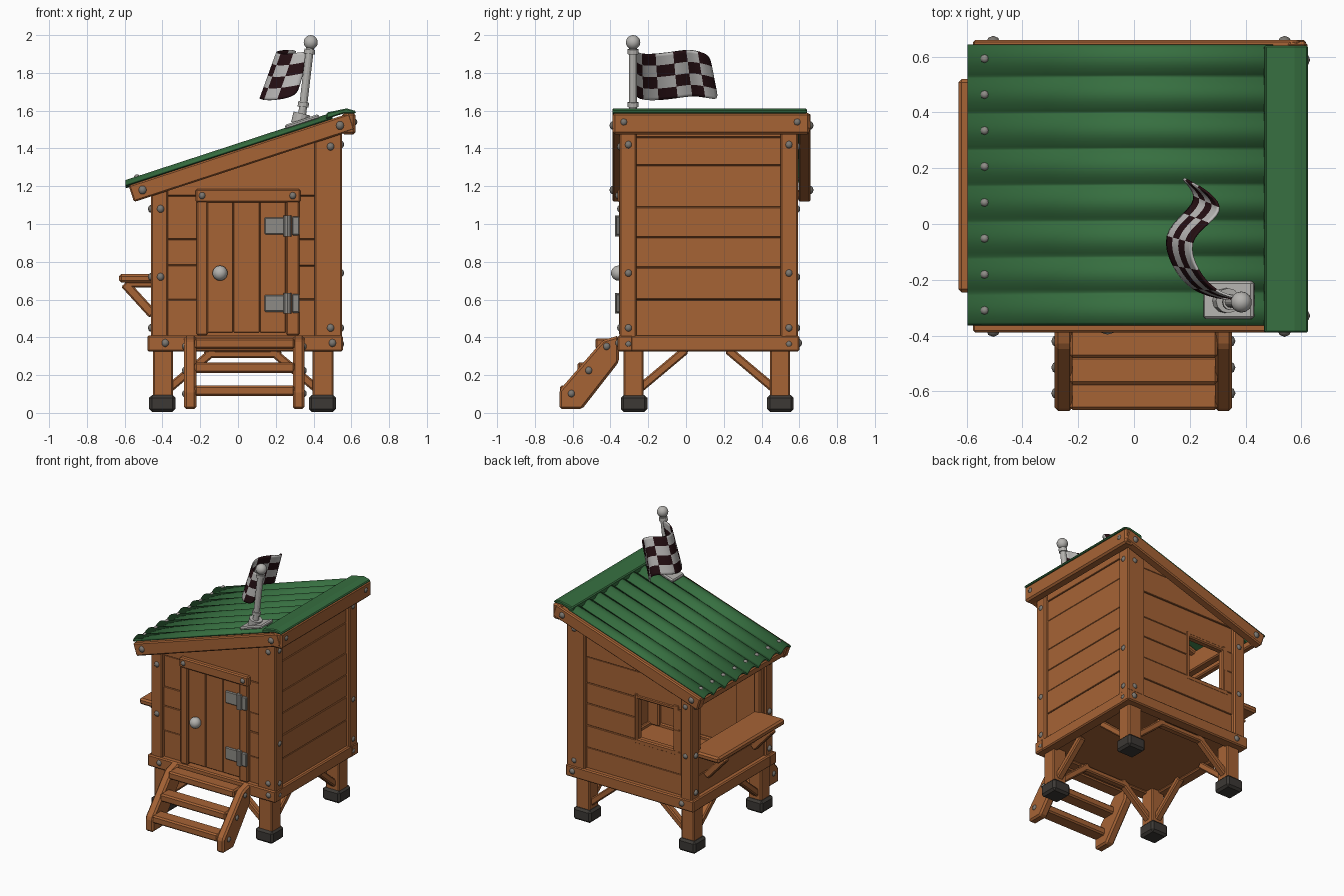
import bpy, bmesh, math, random
from mathutils import Vector, Matrix

random.seed(4)
old = bpy.data.objects.get("Cube")
if old:
    bpy.data.objects.remove(old)


def material(name, r, g, b):
    m = bpy.data.materials.new(name)
    m.use_nodes = True
    m.diffuse_color = (r, g, b, 1)
    m.node_tree.nodes["Principled BSDF"].inputs["Base Color"].default_value = (r, g, b, 1)
    return m


WOOD = material("orange brown wood", .38, .125, .036)
DARK = material("dark wood gap", .16, .052, .018)
GREEN = material("green roof", .037, .158, .051)
METAL = material("grey metal", .27, .26, .24)
BOLT = material("bolt steel", .2, .185, .165)
PALE = material("pale metal", .46, .45, .43)
RUBBER = material("dark rubber", .045, .04, .035)
CLOTH = material("white cloth", .52, .51, .5)
CHECK = material("dark check", .02, .005, .007)

SLOPE = .327


def roof_z(x):
    return 1.345 + SLOPE * x


def finish(bm, name, mats, bevel=0, smooth=False):
    bmesh.ops.recalc_face_normals(bm, faces=bm.faces)
    mesh = bpy.data.meshes.new(name)
    bm.to_mesh(mesh)
    bm.free()
    for m in mats:
        mesh.materials.append(m)
    ob = bpy.data.objects.new(name, mesh)
    bpy.context.collection.objects.link(ob)
    if bevel:
        mod = ob.modifiers.new("soft edges", "BEVEL")
        mod.width, mod.segments = bevel, 1
    if smooth:
        for p in mesh.polygons:
            p.use_smooth = True
    return ob


def box(name, x, y, z, mat=WOOD, bevel=.008, clip=False):
    """Box between coordinate pairs, optionally cut off under the roof."""
    bm = bmesh.new()
    size = [b - a for a, b in (x, y, z)]
    mid = [(a + b) / 2 for a, b in (x, y, z)]
    bmesh.ops.create_cube(bm, size=1, matrix=Matrix.Translation(mid) @ Matrix.Diagonal(size + [1]))
    if clip:
        bmesh.ops.bisect_plane(bm, geom=bm.verts[:] + bm.edges[:] + bm.faces[:], clear_outer=True,
                               plane_co=(0, 0, roof_z(0) + .02), plane_no=(-SLOPE, 0, 1))
        bmesh.ops.holes_fill(bm, edges=[e for e in bm.edges if e.is_boundary])
    return finish(bm, name, [mat], bevel)


def prism(name, pts, span, axis="y", mat=WOOD, bevel=.008):
    """Outline in (x, z) or (y, z) pulled along the remaining axis."""
    bm = bmesh.new()
    place = (lambda a, b, t: (a, t, b)) if axis == "y" else (lambda a, b, t: (t, a, b))
    rings = [[bm.verts.new(place(a, b, t)) for a, b in pts] for t in span]
    bm.faces.new(rings[0])
    bm.faces.new(rings[1])
    for i in range(len(pts)):
        j = (i + 1) % len(pts)
        bm.faces.new((rings[0][i], rings[0][j], rings[1][j], rings[1][i]))
    return finish(bm, name, [mat], bevel)


def beam(name, a, b, width, span, axis="y", mat=WOOD):
    """Sloping board between two points of the (axis, z) plane."""
    a, b = Vector(a), Vector(b)
    d = (b - a).normalized() * width / 2
    n = Vector((-d.y, d.x))
    return prism(name, [a + n, b + n, b - n, a - n], span, axis, mat)


def rod(name, a, b, r, mat=PALE, sides=12):
    a, b = Vector(a), Vector(b)
    bm = bmesh.new()
    turn = (b - a).to_track_quat("Z", "Y").to_matrix().to_4x4()
    bmesh.ops.create_cone(bm, cap_ends=True, segments=sides, radius1=r, radius2=r,
                          depth=(b - a).length, matrix=Matrix.Translation((a + b) / 2) @ turn)
    return finish(bm, name, [mat])


def ball(name, c, r, mat=BOLT, sides=8):
    bm = bmesh.new()
    bmesh.ops.create_uvsphere(bm, u_segments=sides, v_segments=sides * 3 // 4, radius=r,
                              matrix=Matrix.Translation(c))
    return finish(bm, name, [mat], smooth=True)


# Feet, legs, corner posts
for x0, x1, px0, px1 in ((-.45, -.345, -.46, -.37), (.395, .505, .405, .55)):
    for y0, y1, py0, py1 in ((-.33, -.225, -.352, -.262), (.445, .55, .5, .594)):
        box("leg", (x0, x1), (y0, y1), (.05, .36))
        box("foot", (x0 - .02, x1 + .013), (y0 - .015, y1 + .02), (.005, .095), RUBBER, .015)
        box("corner_post", (px0, px1), (py0, py1), (.39, 1.6), clip=True)

# Knee braces between legs and base
for y in (-.28, .5):
    beam("brace", (-.37, .125), (-.12, .335), .045, (y - .025, y + .025))
    beam("brace", (.42, .125), (.17, .335), .045, (y - .025, y + .025))
    box("under_beam", (-.18, .23), (y - .025, y + .025), (.29, .33))
for x in (-.4, .45):
    beam("brace", (-.25, .125), (0, .335), .045, (x - .025, x + .025), "x")
    beam("brace", (.47, .125), (.22, .335), .045, (x - .025, x + .025), "x")

# Base frame and floor
for y in ((-.362, -.28), (.52, .6)):
    box("base_beam", (-.48, .555), y, (.325, .41))
for x in ((-.478, -.4), (.47, .553)):
    box("base_beam", x, (-.355, .595), (.325, .41))
box("floor", (-.42, .5), (-.3, .54), (.34, .385))


def lining(x, y):
    """Thin inner skin towards the middle of the room."""
    def inward(p):
        m = (p[0] + p[1]) / 2
        return (p[1], p[1] + .008) if m < .05 else (p[0] - .008, p[0])
    return (x, inward(y)) if y[1] - y[0] < x[1] - x[0] else (inward(x), y)


# Plank walls: boards, a dark layer seen through the gaps, and an inner lining
def planks(name, levels, place, spans):
    for lo, hi in zip(levels, levels[1:]):
        for a, b in spans((lo + hi) / 2):
            gap = .0005 + random.random() * .001
            x, y, bx, by = place(a, b, random.random() * .008)
            if roof_z(x[1]) > lo + .01:
                box(name, x, y, (lo + gap, hi - gap), bevel=.003, clip=True)
                box(name + "_backing", bx, by, (lo, hi), DARK, 0, True)
                ix, iy = lining(bx, by)
                box(name + "_lining", ix, iy, (lo, hi), WOOD, 0, True)


planks("front_plank", (.4, .6, .78, .92, 1.15, 1.6),
       lambda a, b, o: ((a, b), (-.322 - o, -.3), (a, b), (-.305, -.297)),
       lambda z: [(-.38, -.2), (.3, .42)] if z < 1.1 else [(-.38, .42)])
planks("back_plank", (.4, .56, .72, .88, 1.03, 1.22, 1.4, 1.6),
       lambda a, b, o: ((a, b), (.54, .562 + o), (a, b), (.537, .545)),
       lambda z: [(-.38, -.3), (0, .42)] if .72 < z < 1.03 else [(-.38, .42)])
planks("right_plank", (.4, .6, .77, .93, 1.09, 1.31, 1.46, 1.6),
       lambda a, b, o: ((.5, .522 + o), (a, b), (.497, .505), (a, b)),
       lambda z: [(-.27, .51)])
planks("left_plank", (.4, .55, .69),
       lambda a, b, o: ((-.44 - o, -.415), (a, b), (-.42, -.412), (a, b)),
       lambda z: [(-.27, .51)])

# Serving opening on the low side with its shelf
box("left_header", (-.45, -.39), (-.28, .52), (1.1, 1.25), clip=True)
for y in ((-.27, -.22), (.46, .51)):
    box("opening_jamb", (-.445, -.39), y, (.69, 1.14))
box("shelf", (-.63, -.39), (-.245, .52), (.69, .735), bevel=.012)
for y in (-.14, .4):
    beam("shelf_brace", (-.6, .685), (-.45, .52), .05, (y - .025, y + .025))
    box("shelf_rail", (-.6, -.45), (y - .025, y + .025), (.665, .695))

# Back window, framed nearly flush with the wall
for x in ((-.34, -.29), (-.01, .02)):
    box("window_jamb", x, (.52, .568), (.69, 1.06))
for z in ((.69, .73), (1.02, 1.05)):
    box("window_rail", (-.33, .02), (.52, .568), z)

# Door with frame
for i in range(3):
    w = .14
    box("door_board", (-.165 + i * w + .001, -.165 + (i + 1) * w - .001), (-.338, -.3), (.425, 1.12), bevel=.004)
box("door_backing", (-.18, .28), (-.305, -.295), (.41, 1.16), WOOD, 0)
box("door_jamb", (-.22, -.16), (-.355, -.3), (.41, 1.13))
box("door_jamb", (.255, .325), (-.355, -.3), (.41, 1.13))
box("door_lintel", (-.225, .33), (-.362, -.3), (1.115, 1.185))
ball("door_knob", (-.095, -.357, .74), .04, PALE, 12)
for z in (.99, .58):
    box("hinge_leaf", (.14, .25), (-.35, -.335), (z - .045, z + .045), METAL, .006)
    box("hinge_plate", (.285, .325), (-.37, -.35), (z - .05, z + .05), METAL, .006)
    rod("hinge_pin", (.262, -.355, z - .055), (.262, -.355, z + .055), .02, METAL, 8)

# Steps
side = [(-.67, .02), (-.55, .02), (-.355, .27), (-.355, .41), (-.44, .385), (-.67, .12)]
for x in ((-.285, -.22), (.29, .352)):
    prism("stringer", side, x, "x", bevel=.012)
for y, z in ((-.43, .367), (-.525, .24), (-.617, .117)):
    box("tread", (-.23, .3), (y - .05, y + .05), (z - .028, z + .028), bevel=.01)
    for x in (-.275, .342):
        ball("step_bolt", (x, y + .01, z - .015), .022)

# Roof boards and end beams
for y in ((-.39, -.335), (.595, .66)):
    beam("barge_board", (-.565, roof_z(-.565)), (.605, roof_z(.605)), .092, y)
box("high_beam", (.55, .622), (-.388, .655), (1.475, 1.588), bevel=.012)
box("low_beam", (-.555, -.51), (-.35, .61), (1.13, 1.18))
for y in (-.1, .14, .38):
    beam("rafter", (-.53, roof_z(-.53) + .015), (.55, roof_z(.55) + .015), .035, (y - .025, y + .025))

# Corrugated roof sheet: broad ridges, narrow valleys
PITCH = .129
bm = bmesh.new()
rows = []
for i in range(101):
    y = -.36 + i / 100
    lift = .016 * (2 * abs(math.cos(math.pi * (y + .31) / PITCH)) - 1)
    rows.append([bm.verts.new((x, y, roof_z(x) + .06 + lift)) for x in (-.595, .5)])
for a, b in zip(rows, rows[1:]):
    bm.faces.new((a[0], a[1], b[1], b[0]))
sheet = finish(bm, "corrugated_roof", [GREEN], smooth=True)
mod = sheet.modifiers.new("thickness", "SOLIDIFY")
mod.thickness, mod.offset = .012, 0
prism("ridge_cap", [(.465, 1.555), (.47, 1.59), (.575, 1.612), (.624, 1.598), (.624, 1.585), (.56, 1.585)],
      (-.39, .64), mat=GREEN, bevel=.006)
for i in range(8):
    ball("roof_bolt", (-.535, -.31 + i * PITCH, roof_z(-.535) + .077), .016, METAL)

# Wood bolts, sunk into the timber
for x, z in ((-.41, 1.08), (-.41, .72), (-.385, .37), (.49, 1.41), (.49, .45), (.5, .37)):
    d = .01 if z < .4 else 0
    for y in (-.342 - d, .582 + d):
        ball("bolt", (x, y, z), .023)
for x in (-.505, .54):
    for y in (-.38, .65):
        ball("bolt", (x, y, roof_z(x)), .025)
for x in (-.19, .29):
    ball("bolt", (x, -.355, 1.15), .02)
for y in (-.305, .545):
    for z in (1.42, .74, .45, .365):
        ball("bolt", (.54, y, z), .022)
    for z in (1.08, .72, .45, .365):
        ball("bolt", (-.455, y, z), .022)
    ball("bolt", (.61, y * 1.08, 1.54), .022)

# Flag pole
beam("pole_plate", (.25, roof_z(.25) + .085), (.43, roof_z(.43) + .085), .025, (-.34, -.205), mat=PALE)
rod("pole_socket", (.325, -.275, 1.53), (.338, -.275, 1.585), .045)
rod("pole", (.335, -.28, 1.54), (.382, -.28, 1.94), .021)
for t in (.2, .9):
    p = Vector((.335, -.28, 1.54)).lerp(Vector((.382, -.28, 1.94)), t)
    rod("pole_ring", p, p + Vector((.003, 0, .025)), .029)
ball("pole_ball", (.385, -.28, 1.962), .038, PALE, 14)

# Waving chequered flag
path = [(.38, -.27), (.29, -.25), (.22, -.17), (.185, -.06), (.27, .01), (.32, .06), (.25, .12)]
bm = bmesh.new()
grid = []
for i, (x, y) in enumerate(path):
    dip = .018 * math.sin(i * 1.1)
    lean = .018 if i == 0 else .022
    grid.append([bm.verts.new((x - lean * j, y + .002 * i * j, 1.92 - .061 * j - dip - .003 * i))
                 for j in range(5)])
for i in range(6):
    for j in range(4):
        f = bm.faces.new((grid[i][j], grid[i + 1][j], grid[i + 1][j + 1], grid[i][j + 1]))
        f.material_index = (i + j) % 2
flag = finish(bm, "flag", [CLOTH, CHECK], smooth=True)
flag.modifiers.new("soft cloth", "SUBSURF").levels = 2
flag.modifiers.new("thickness", "SOLIDIFY").thickness = .008
